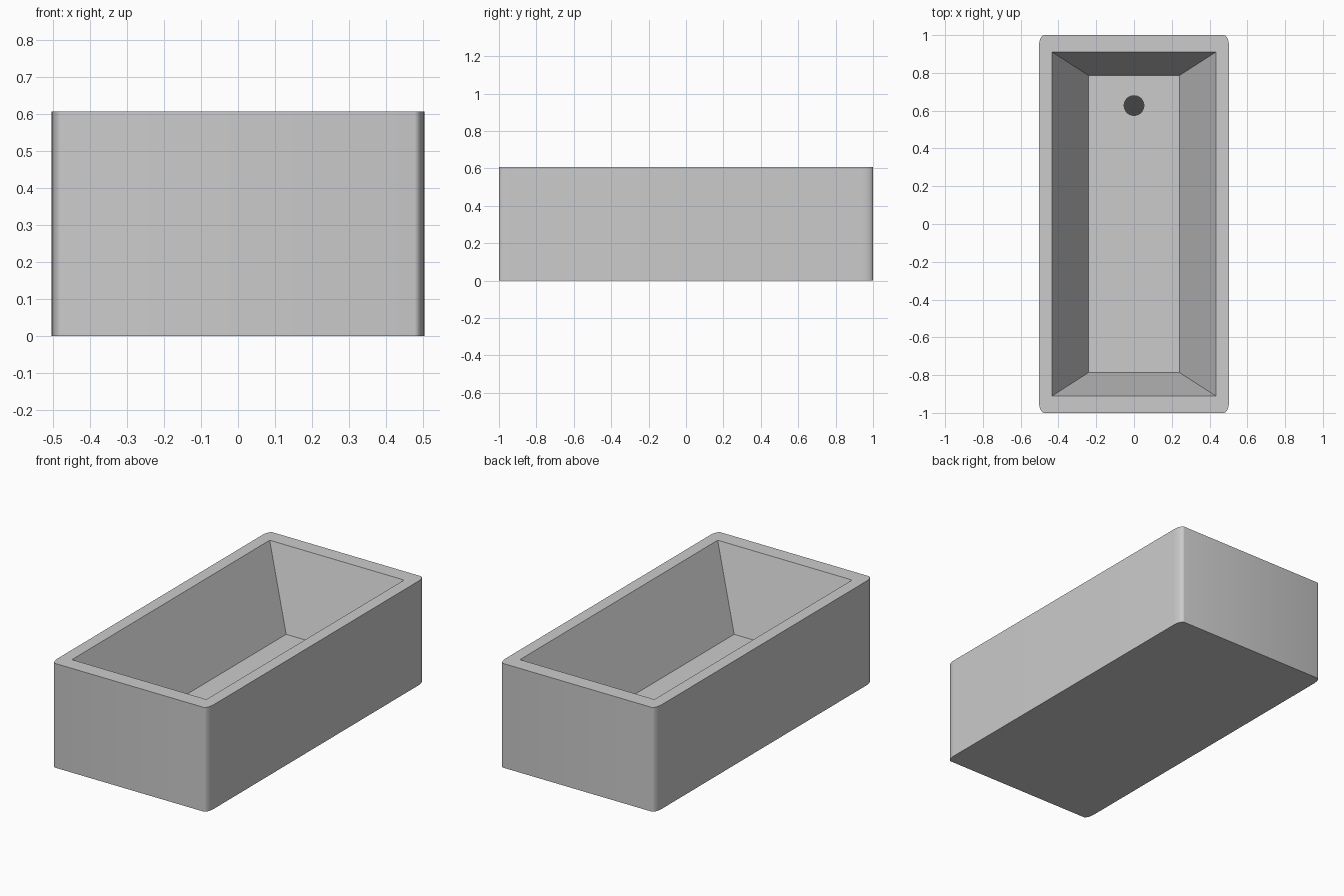
import bpy, bmesh
from math import sin, cos, pi

if "Cube" in bpy.data.objects:
    bpy.data.objects.remove(bpy.data.objects["Cube"])

W, L, H = 0.503, 1.0, 0.607      # half width, half length, height
FLOOR = 0.158


def rect(hx, hy, rx=0.0, ry=0.0, seg=8):
    """Rectangle outline, optionally with elliptical corners."""
    pts = []
    for q, (sx, sy) in enumerate([(1, 1), (-1, 1), (-1, -1), (1, -1)]):
        steps = seg + 1 if rx else 1
        for i in range(steps):
            a = (q + i / seg) * pi / 2
            pts.append((sx * (hx - rx) + rx * cos(a), sy * (hy - ry) + ry * sin(a)))
    return pts


def ring(bm, pts, z):
    return [bm.verts.new((x, y, z)) for x, y in pts]


def bridge(bm, a, b):
    n = len(a)
    for i in range(n):
        j = (i + 1) % n
        bm.faces.new((a[i], a[j], b[j], b[i]))


# Tub: rounded outer shell, flat rim, sloping basin and floor
bm = bmesh.new()
shell = rect(W, L, 0.026, 0.06)
bottom, top = ring(bm, shell, 0), ring(bm, shell, H)
lip = ring(bm, rect(0.433, 0.91), H)
floor = ring(bm, rect(0.24, 0.786), FLOOR)
bm.faces.new(bottom[::-1])
bridge(bm, bottom, top)
n = len(top) // 4
for q in range(4):
    corner = top[q * n:(q + 1) * n]
    for a, b in zip(corner, corner[1:]):
        bm.faces.new((a, b, lip[q]))
    bm.faces.new((corner[-1], top[(q + 1) * n % len(top)], lip[(q + 1) % 4], lip[q]))
bridge(bm, lip, floor)
bm.faces.new(floor)
bmesh.ops.recalc_face_normals(bm, faces=bm.faces)
mesh = bpy.data.meshes.new("bathtub")
bm.to_mesh(mesh)
bm.free()
tub = bpy.data.objects.new("bathtub", mesh)
bpy.context.collection.objects.link(tub)
bpy.context.view_layer.objects.active = tub
tub.select_set(True)
bpy.ops.object.shade_smooth_by_angle(angle=pi / 6)

# Drain: thin dark disc on the floor
bpy.ops.mesh.primitive_cylinder_add(vertices=32, radius=0.055, depth=0.004,
                                    location=(0, 0.627, FLOOR + 0.001))
drain = bpy.context.object
drain.name = "drain"
dark = bpy.data.materials.new("dark_drain")
dark.diffuse_color = (0.06, 0.06, 0.06, 1)
dark.use_nodes = True
dark.node_tree.nodes["Principled BSDF"].inputs["Base Color"].default_value = dark.diffuse_color
drain.data.materials.append(dark)
